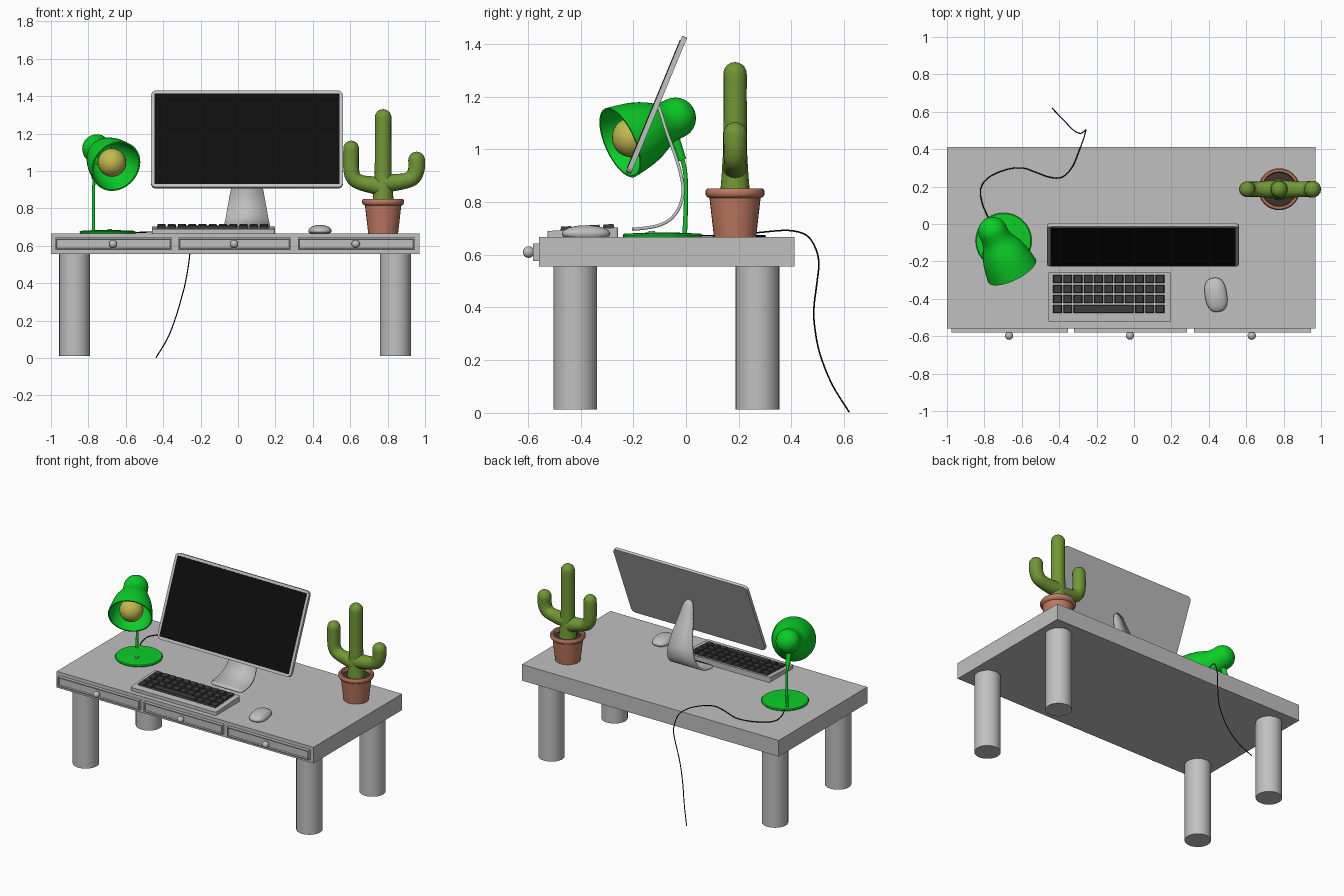
import bpy, bmesh, math
from mathutils import Vector, Matrix

if "Cube" in bpy.data.objects:
    bpy.data.objects.remove(bpy.data.objects["Cube"])


def material(name, r, g, b):
    m = bpy.data.materials.new(name)
    m.diffuse_color = (r, g, b, 1)
    m.use_nodes = True
    m.node_tree.nodes["Principled BSDF"].inputs["Base Color"].default_value = m.diffuse_color
    return m


GREY = material("light grey", 0.53, 0.53, 0.53)
BLACK = material("black", 0.004, 0.004, 0.004)
KEYS = material("dark grey", 0.045, 0.045, 0.045)
LAMP = material("bright green", 0.003, 0.62, 0.02)
BULB = material("bulb yellow", 0.55, 0.48, 0.08)
CACTUS = material("cactus green", 0.16, 0.31, 0.035)
CLAY = material("terracotta", 0.52, 0.19, 0.12)
SOIL = material("soil", 0.05, 0.035, 0.03)


def finish(bm, name, mat, angle=35):
    bmesh.ops.recalc_face_normals(bm, faces=bm.faces)
    me = bpy.data.meshes.new(name)
    bm.to_mesh(me)
    bm.free()
    ob = bpy.data.objects.new(name, me)
    bpy.context.collection.objects.link(ob)
    me.materials.append(mat)
    bpy.ops.object.select_all(action='DESELECT')
    ob.select_set(True)
    bpy.context.view_layer.objects.active = ob
    bpy.ops.object.shade_smooth_by_angle(angle=math.radians(angle))
    return ob


def add_box(bm, lo, hi):
    lo, hi = Vector(lo), Vector(hi)
    mtx = Matrix.Translation((lo + hi) / 2) @ Matrix.Diagonal((*(hi - lo), 1))
    return bmesh.ops.create_cube(bm, size=1, matrix=mtx)['verts']


def lathe(name, profile, mat, origin, axis=(0, 0, 1), sides=32):
    """Revolve (radius, height) points around an axis."""
    bm = bmesh.new()
    vs = [bm.verts.new((r, 0, h)) for r, h in profile]
    es = [bm.edges.new(p) for p in zip(vs, vs[1:])]
    bmesh.ops.spin(bm, geom=vs + es, cent=(0, 0, 0), axis=(0, 0, 1),
                   angle=2 * math.pi, steps=sides, use_duplicate=False)
    bmesh.ops.remove_doubles(bm, verts=bm.verts, dist=1e-5)
    rot = Vector((0, 0, 1)).rotation_difference(Vector(axis)).to_matrix().to_4x4()
    bm.transform(Matrix.Translation(origin) @ rot)
    return finish(bm, name, mat)


def ball(name, centre, r, mat):
    bm = bmesh.new()
    bmesh.ops.create_uvsphere(bm, u_segments=24, v_segments=14, radius=r,
                              matrix=Matrix.Translation(centre))
    return finish(bm, name, mat, 60)


def smooth_path(pts, n):
    """Catmull-Rom through 4D points (x, y, z, size)."""
    p = [Vector(q) for q in pts]
    p = [p[0]] + p + [p[-1]]
    out = []
    for a, b, c, d in zip(p, p[1:], p[2:], p[3:]):
        for i in range(n):
            t = i / n
            out.append(0.5 * (2 * b + (c - a) * t + (2 * a - 5 * b + 4 * c - d) * t * t
                              + (3 * b - a - 3 * c + d) * t ** 3))
    return out + [p[-1]]


def tube(name, pts, mat, sides=16, n=4, dome=False):
    path = smooth_path(pts, n)
    if dome:
        end, r = path[-1], path[-1][3]
        d = (end - path[-2]).to_3d().normalized()
        for k in range(1, 6):
            a = k * math.pi / 10.4
            path.append(Vector((*(end.to_3d() + d * r * math.sin(a)), r * math.cos(a))))
    bm = bmesh.new()
    rings, side = [], None
    for i, p in enumerate(path):
        t = (path[min(i + 1, len(path) - 1)].to_3d() - path[max(i - 1, 0)].to_3d()).normalized()
        side = (side - t * side.dot(t)).normalized() if side else t.orthogonal().normalized()
        up = t.cross(side)
        rings.append([bm.verts.new(p.to_3d() + p[3] * (side * math.cos(a) + up * math.sin(a)))
                      for a in (2 * math.pi * k / sides for k in range(sides))])
    for a, b in zip(rings, rings[1:]):
        for k in range(sides):
            bm.faces.new((a[k], a[k - 1], b[k - 1], b[k]))
    bm.faces.new(rings[0])
    bm.faces.new(rings[-1])
    return finish(bm, name, mat, 60)


# Desk top and legs
TOP = 0.667
bm = bmesh.new()
add_box(bm, (-1, -0.558, 0.555), (0.97, 0.412, TOP))
finish(bm, "desk_top", GREY)
for sx, x in (("left", -0.873), ("right", 0.842)):
    for sy, y in (("front", -0.42), ("back", 0.271)):
        lathe(f"{sy}_{sx}_leg", [(0, 0.012), (0.083, 0.012), (0.083, 0.556), (0, 0.556)],
              GREY, (x, y, 0))

# Drawer fronts with a recessed panel, and knobs
for side, x0, x1 in (("left", -0.977, -0.353), ("middle", -0.32, 0.283), ("right", 0.32, 0.945)):
    bm = bmesh.new()
    add_box(bm, (x0, -0.58, 0.577), (x1, -0.55, 0.643))
    bm.normal_update()
    front = min(bm.faces, key=lambda f: f.calc_center_median().y)
    bmesh.ops.inset_individual(bm, faces=[front], thickness=0.01)
    bmesh.ops.inset_individual(bm, faces=[front], thickness=0.004, depth=-0.008)
    finish(bm, side + "_drawer", GREY)
    ball(side + "_drawer_knob", ((x0 + x1) / 2 - 0.003, -0.597, 0.61), 0.022, GREY)

# Monitor: rounded casing and thin screen plate, both tilted back
tilt = Matrix.Translation((0.048, -0.112, 1.168)) @ Matrix.Rotation(math.radians(-22.5), 4, 'X')
bm = bmesh.new()
add_box(bm, (-0.513, -0.01, -0.28), (0.513, 0.01, 0.28))
edges = [e for e in bm.edges if abs(e.verts[0].co.y - e.verts[1].co.y) > 0.01]
bmesh.ops.bevel(bm, geom=edges, offset=0.028, segments=5, profile=0.5, affect='EDGES')
bm.transform(tilt)
finish(bm, "monitor_casing", GREY)
bm = bmesh.new()
add_box(bm, (-0.495, -0.0125, -0.262), (0.495, -0.009, 0.262))
bm.transform(tilt)
finish(bm, "monitor_screen", BLACK)

# Curved monitor stand: a bent strip, widening downwards
strip = [(-0.106, 1.165, 0.015), (-0.1, 1.15, 0.055), (-0.09, 1.12, 0.08), (-0.073, 1.065, 0.105),
         (-0.042, 0.98, 0.14), (-0.02, 0.907, 0.17), (-0.011, 0.842, 0.195), (-0.023, 0.785, 0.215),
         (-0.053, 0.74, 0.23), (-0.098, 0.713, 0.242), (-0.155, 0.701, 0.245),
         (-0.19, 0.698, 0.24), (-0.205, 0.698, 0.2)]
bm = bmesh.new()
prev = None
for p in smooth_path([(0.048, y, z, w) for y, z, w in strip], 4):
    pair = [bm.verts.new((p.x + s * p.w / 2, p.y, p.z)) for s in (-1, 1)]
    if prev:
        bm.faces.new((prev[0], prev[1], pair[1], pair[0]))
    prev = pair
stand = finish(bm, "monitor_stand", GREY)
sol = stand.modifiers.new("thickness", 'SOLIDIFY')
sol.thickness, sol.offset = 0.012, 0

# Keyboard: wedge body and four rows of keys
def deck(y):
    return 0.69 + (y + 0.525) * 0.05


bm = bmesh.new()
for v in add_box(bm, (-0.46, -0.525, TOP), (0.198, -0.257, 0.7)):
    if v.co.z > 0.68:
        v.co.z = deck(v.co.y)
bmesh.ops.bevel(bm, geom=[e for e in bm.edges if abs(e.verts[0].co.z - e.verts[1].co.z) > 0.018],
                offset=0.012, segments=3, profile=0.5, affect='EDGES')
finish(bm, "keyboard_body", GREY)
bm = bmesh.new()
for row in range(4):
    y = -0.294 - row * 0.0535
    for start, span in ([(0, 1), (1, 1), (2, 6), (8, 1), (9, 1), (10, 1)] if row == 3
                        else [(i, 1) for i in range(11)]):
        x = -0.433 + start * 0.0548
        w = span * 0.0548 - 0.007
        for v in add_box(bm, (x, y - 0.023, 0), (x + w, y + 0.023, 1)):
            top = v.co.z > 0.5
            if top:
                v.co.x += 0.004 if v.co.x < x + w / 2 else -0.004
                v.co.y += 0.004 if v.co.y < y else -0.004
            v.co.z = deck(v.co.y) + (0.014 if top else -0.003)
finish(bm, "keyboard_keys", KEYS)

# Mouse: squared-off dome with a flat underside
bm = bmesh.new()
bmesh.ops.create_uvsphere(bm, u_segments=28, v_segments=16, radius=1)
for v in bm.verts:
    c = v.co
    k = (c.x ** 2 + c.y ** 2) ** 0.5 / max((abs(c.x) ** 2.6 + abs(c.y) ** 2.6) ** (1 / 2.6), 1e-6)
    v.co = (c.x * k * 0.059, c.y * k * 0.092, max(c.z, -0.4) * 0.032)
bm.transform(Matrix.Translation((0.438, -0.379, TOP + 0.0128)) @ Matrix.Rotation(math.radians(9), 4, 'Z'))
finish(bm, "mouse", GREY, 50)

# Potted cactus
CX, CY = 0.776, 0.186
lathe("plant_pot", [(0, TOP), (0.08, TOP), (0.097, 0.815), (0.106, 0.819), (0.112, 0.828),
                    (0.112, 0.842), (0.106, 0.851), (0.094, 0.851), (0.09, 0.845), (0.088, 0.81)],
      CLAY, (CX, CY, 0))
lathe("soil", [(0.091, 0.826), (0.05, 0.832), (0, 0.834)], SOIL, (CX, CY, 0))
tube("cactus_trunk", [(CX, CY, 0.82, 0.058), (CX, CY, 0.9, 0.051), (CX, CY, 1.0, 0.0455),
                      (CX, CY, 1.15, 0.0445), (CX, CY, 1.286, 0.0445)], CACTUS, dome=True)
arms = {"left": [(0, 0.91, 0.05), (-0.056, 0.925, 0.046), (-0.116, 0.937, 0.041),
                 (-0.155, 0.96, 0.041), (-0.171, 1.01, 0.042), (-0.171, 1.12, 0.042)],
        "right": [(0, 0.935, 0.05), (0.054, 0.938, 0.046), (0.118, 0.947, 0.042),
                  (0.16, 0.967, 0.043), (0.178, 1.01, 0.044), (0.179, 1.058, 0.045)]}
for side, pts in arms.items():
    tube(f"cactus_{side}_arm", [(CX + x, CY, z, r) for x, z, r in pts], CACTUS, dome=True)

# Desk lamp: base, switch, stem, hinge, shade and bulb
lathe("lamp_base", [(0, TOP), (0.148, TOP), (0.15, 0.674), (0.145, 0.68), (0.05, 0.684), (0, 0.685)],
      LAMP, (-0.697, -0.09, 0), sides=40)
lathe("lamp_switch", [(0.013, 0.68), (0.012, 0.69), (0, 0.69)], GREY, (-0.685, -0.13, 0), sides=16)
tube("lamp_stem", [(-0.773, -0.005, 0.675, 0.009), (-0.773, 0, 0.82, 0.008),
                   (-0.771, -0.006, 0.93, 0.008), (-0.764, -0.04, 1.03, 0.008),
                   (-0.757, -0.05, 1.08, 0.008)], LAMP)
tube("lamp_hinge", [(-0.769, -0.014, 0.96, 0.015), (-0.76, -0.048, 1.06, 0.018)], LAMP, dome=True)
head, aim = Vector((-0.755, -0.04, 1.118)), Vector((0.409, -0.833, -0.369)).normalized()
back = [(0.078 * math.sin(a), -0.078 * math.cos(a)) for a in (i * math.pi / 16 for i in range(9))]
bell = [(0.078, 0.03), (0.083, 0.06), (0.097, 0.085), (0.113, 0.12), (0.126, 0.16),
        (0.135, 0.205), (0.142, 0.252)]
inner = [(r - 0.008, h) for r, h in reversed(bell)] + [(0, 0.03)]
lathe("lamp_shade", back + bell + inner, LAMP, head, aim, 40)
ball("lamp_bulb", head + aim * 0.198, 0.076, BULB)

# Power cord running over the back of the desk to the floor
cord = [(-0.773, 0.02, 0.675), (-0.81, 0.107, 0.671), (-0.82, 0.187, 0.671), (-0.78, 0.246, 0.671),
        (-0.69, 0.289, 0.671), (-0.6, 0.3, 0.671), (-0.53, 0.278, 0.672), (-0.45, 0.25, 0.674),
        (-0.385, 0.25, 0.68), (-0.33, 0.305, 0.687), (-0.294, 0.39, 0.692), (-0.27, 0.455, 0.675),
        (-0.26, 0.489, 0.63), (-0.257, 0.504, 0.57), (-0.266, 0.496, 0.489), (-0.283, 0.485, 0.395),
        (-0.303, 0.489, 0.319), (-0.331, 0.508, 0.224), (-0.374, 0.553, 0.11), (-0.438, 0.619, 0.003)]
tube("lamp_cord", [(*p, 0.003) for p in cord], BLACK, sides=8)
